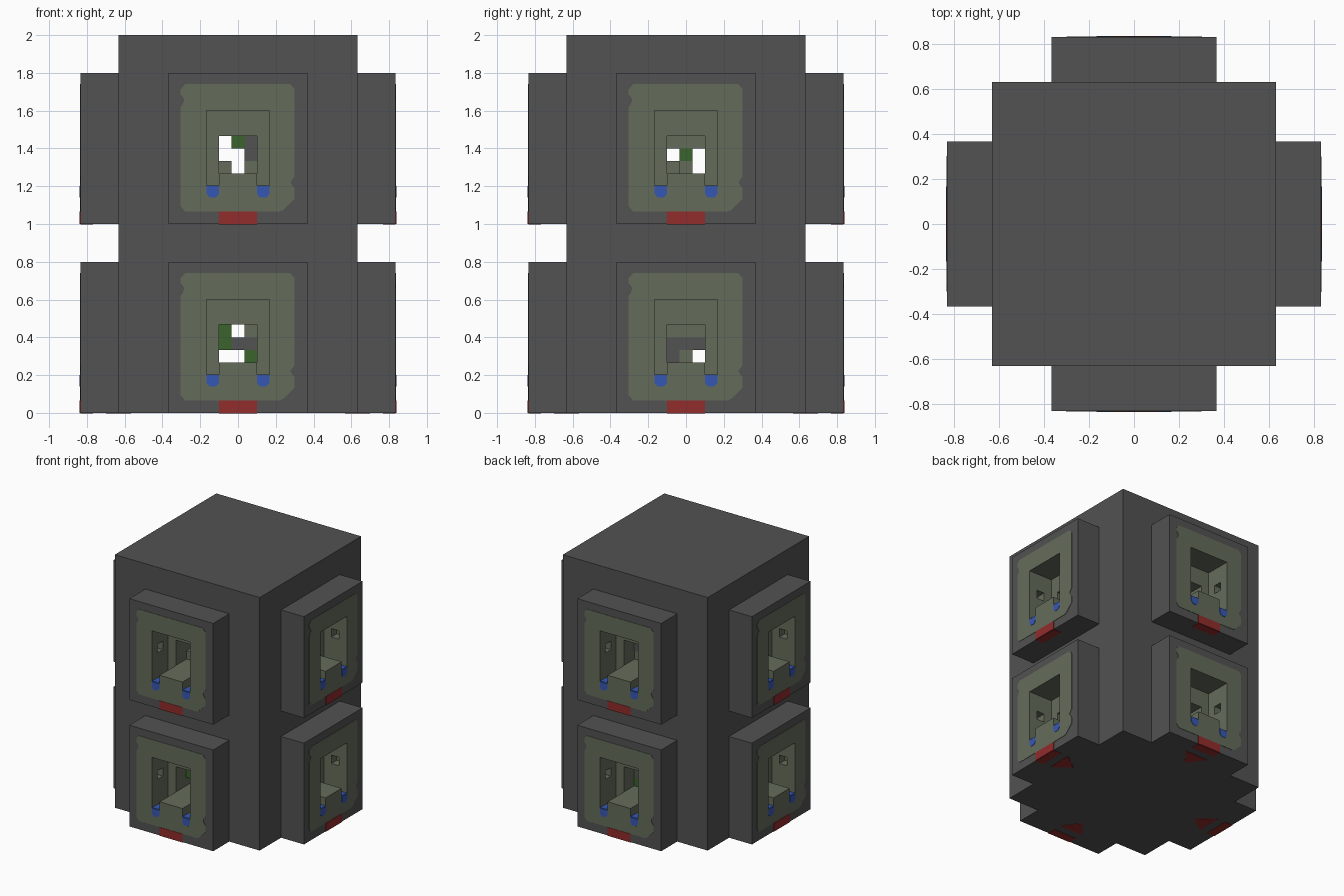
import bpy, bmesh, math
from mathutils import Matrix

cube = bpy.data.objects.get("Cube")
if cube:
    bpy.data.objects.remove(cube, do_unlink=True)

U = 1 / 15          # one block unit
FRONT = -12.5       # outer face of a bay, in block units
FLOORS = (0, 15)


def material(name, rgb):
    m = bpy.data.materials.new(name)
    m.use_nodes = True
    m.diffuse_color = (*rgb, 1)
    m.node_tree.nodes["Principled BSDF"].inputs["Base Color"].default_value = (*rgb, 1)
    return m


PALETTE = [material("dark_grey", (0.084, 0.084, 0.084)),
           material("grey_green", (0.127, 0.150, 0.102)),
           material("blue", (0.037, 0.095, 0.456)),
           material("red", (0.287, 0.025, 0.025)),
           material("deep_green", (0.042, 0.127, 0.025))]
GREY, STONE, BLUE, RED, GREEN = range(5)


def rect(x0, x1, z0, z1):
    return [(x0, z0), (x1, z0), (x1, z1), (x0, z1)]


def prism(name, outline, start, end, mat, turn=0, lift=0, flat=False):
    """Extrude an outline along y (or along z when flat), then turn it to a side."""
    bm = bmesh.new()
    rings = []
    for d in (start, end):
        rings.append([bm.verts.new((a, b, d) if flat else (a, d, b)) for a, b in outline])
    bm.faces.new(rings[0])
    bm.faces.new(rings[1][::-1])
    n = len(outline)
    for i in range(n):
        j = (i + 1) % n
        bm.faces.new((rings[0][i], rings[1][i], rings[1][j], rings[0][j]))
    bmesh.ops.recalc_face_normals(bm, faces=bm.faces[:])
    for f in bm.faces:
        f.material_index = mat
    bm.transform(Matrix.Scale(U, 4) @ Matrix.Rotation(turn * math.pi / 2, 4, "Z")
                 @ Matrix.Translation((0, 0, lift)))
    mesh = bpy.data.meshes.new(name)
    bm.to_mesh(mesh)
    bm.free()
    for m in PALETTE:
        mesh.materials.append(m)
    ob = bpy.data.objects.new(name, mesh)
    bpy.context.collection.objects.link(ob)
    return ob


def combine(target, tool, operation="DIFFERENCE"):
    mod = target.modifiers.new("combine", "BOOLEAN")
    mod.operation = operation
    mod.solver = "EXACT"
    mod.object = tool
    bpy.context.view_layer.objects.active = target
    bpy.ops.object.modifier_apply(modifier=mod.name)
    bpy.data.objects.remove(tool, do_unlink=True)


# Tower: square core with a projecting bay on each side of each floor
body = prism("tower_body", rect(-9.5, 9.5, 0, 30), -9.5, 9.5, GREY)
for lift in FLOORS:
    for turn in (0, 1):
        bay = prism("bay", rect(-5.5, 5.5, 0, 12), FRONT, -FRONT, GREY, turn, lift)
        combine(body, bay, "UNION")

# Window outline leaves a raised sill in the middle
WINDOW = [(-2.5, 3), (-1.5, 3), (-1.5, 4), (1.5, 4), (1.5, 3), (2.5, 3), (2.5, 9), (-2.5, 9)]

# Inner grids: o open tunnel, g green, d dark, s stone; (floor, axis), top row first
GRIDS = {(0, 0): ("gos", "gdd", "oog"), (0, 1): ("sss", "ddd", "dso"),
         (15, 0): ("ogd", "ood", "sos"), (15, 1): ("sss", "ogo", "oso")}
CELL = {"g": GREEN, "d": GREY}


def cell_rect(row, col):
    return rect(col - 1.5, col - 0.5, 6 - row, 7 - row)


# Carve windows, small side niches and inner chambers
for lift in FLOORS:
    for turn in range(4):
        combine(body, prism("window_cut", WINDOW, FRONT - 1, -9.5, STONE, turn, lift))
        combine(body, prism("chamber_cut", rect(-1.5, 1.5, 4, 7), -10, -7.5, STONE, turn, lift))
        for side in (-1, 1):
            niche = rect(*sorted((side * 2.2, side * 3.5)), 6, 7)
            combine(body, prism("niche_cut", niche, -11.5, -10.5, STONE, turn, lift))

# Carve the tunnels and colour the closed cells
for (lift, axis), rows in GRIDS.items():
    for r, row in enumerate(rows):
        for c, kind in enumerate(row):
            if kind == "o":
                combine(body, prism("tunnel_cut", cell_rect(r, c), -8, 8, STONE, axis, lift))
            elif kind in CELL:
                for turn, col in ((axis, c), (axis + 2, 2 - c)):
                    prism("cell_plate", cell_rect(r, col), -7.57, -7.5, CELL[kind], turn, lift)

# Painted surround with nibbled edges, and the marks below it
SURROUND = [(-4.55, 1.4), (-4.2, 1), (3.3, 1), (3.6, 1.1), (4.5, 2), (4.5, 2.8),
            (4.15, 3.3), (4.5, 3.8), (4.5, 10.7), (4.15, 11.1), (-4.2, 11.1),
            (-4.55, 10.7), (-4.55, 10.3), (-4.25, 9.9), (-4.4, 9.5), (-4.55, 9.3)]
DROP = [(-0.5, 2.4), (-0.25, 2.1), (0.25, 2.1), (0.5, 2.4), (0.5, 3), (-0.5, 3)]
BAND = rect(-1.5, 1.5, 0, 1)
ARROW = [(-1.5, -10.5), (1.5, -10.5), (0, -8.5)]

for lift in FLOORS:
    for turn in range(4):
        panel = prism("window_surround", SURROUND, FRONT - 0.04, FRONT + 0.04, STONE, turn, lift)
        combine(panel, prism("surround_cut", WINDOW, FRONT - 1, -9.5, STONE, turn, lift))
        for x in (-2, 2):
            drop = [(x + a, b) for a, b in DROP]
            prism("blue_drop", drop, FRONT - 0.08, FRONT, BLUE, turn, lift)
            prism("blue_floor", rect(x - 0.5, x + 0.5, 3, 3.05), FRONT, FRONT + 1, BLUE, turn, lift)
        prism("red_band", BAND, FRONT - 0.08, FRONT, RED, turn, lift)
        prism("red_underside", rect(-1.5, 1.5, -0.04, 0), FRONT, FRONT + 1, RED, turn, lift)
        if lift == 0:
            prism("red_arrow", ARROW, -0.04, 0, RED, turn, lift, flat=True)
